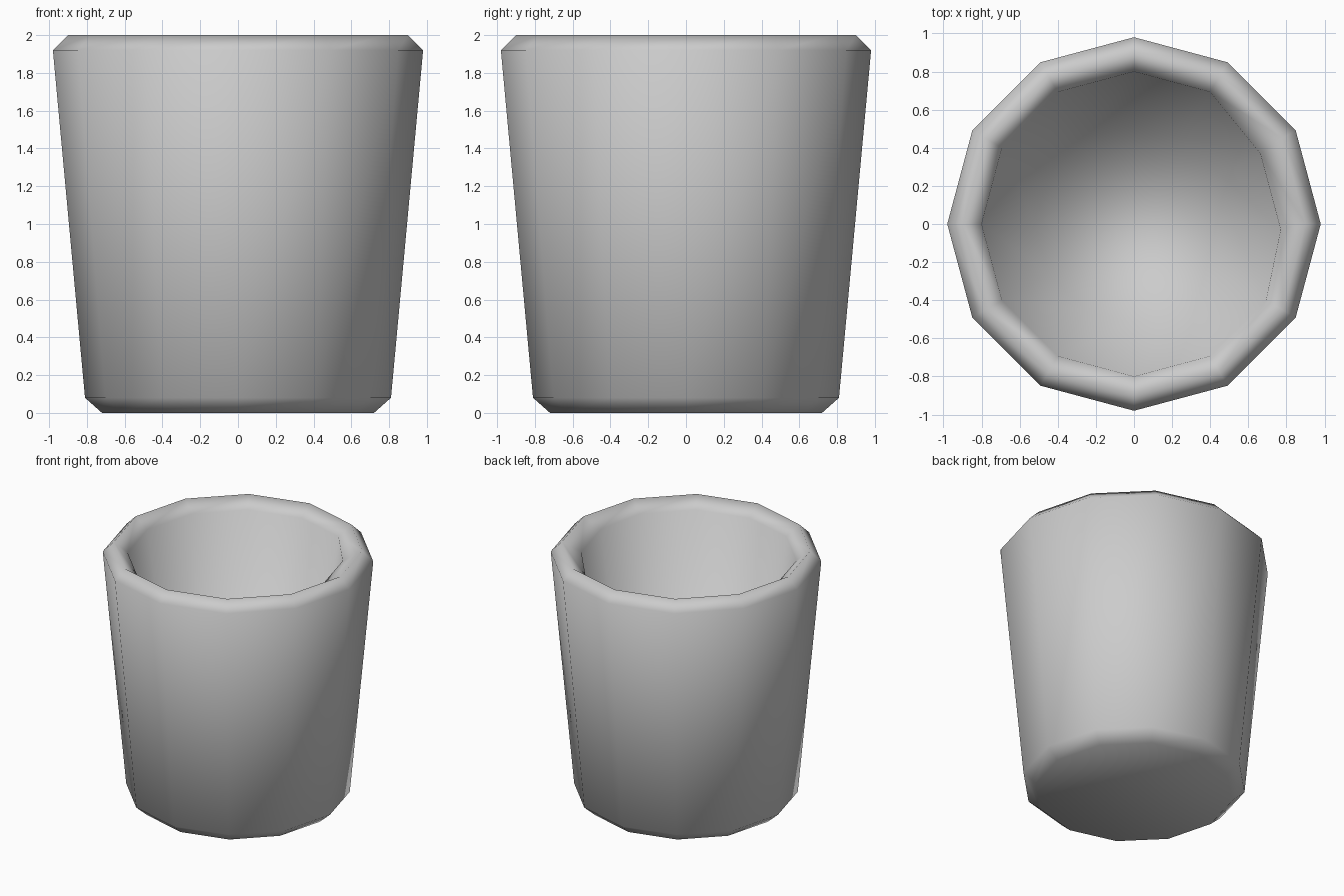
import bpy, bmesh, math
from mathutils import Vector

if "Cube" in bpy.data.objects:
    bpy.data.objects.remove(bpy.data.objects["Cube"])

SIDES = 12

# Profile (radius, height) from the underside, up the wall, over the rim, down to the inner floor
profile = [(0.72, 0.0), (0.81, 0.08), (0.98, 1.92), (0.90, 2.0),
           (0.80, 1.92), (0.52, 0.2)]

bm = bmesh.new()


def ring(radius, z):
    return [bm.verts.new((radius * math.cos(math.tau * i / SIDES),
                          radius * math.sin(math.tau * i / SIDES), z))
            for i in range(SIDES)]


rings = [ring(r, z) for r, z in profile]

# Walls between neighbouring rings
for low, high in zip(rings, rings[1:]):
    for i in range(SIDES):
        j = (i + 1) % SIDES
        bm.faces.new((low[i], low[j], high[j], high[i]))

# Underside and inner floor
bm.faces.new(rings[0][::-1])
bm.faces.new(rings[-1])

# Small dent on the right of the inner lip
for i in (0, 1):
    rings[4][i].co += Vector((-0.03, -0.03, 0))

for face in bm.faces:
    face.smooth = True
bmesh.ops.recalc_face_normals(bm, faces=bm.faces[:])

mesh = bpy.data.meshes.new("cup")
bm.to_mesh(mesh)
bm.free()
cup = bpy.data.objects.new("cup", mesh)
bpy.context.collection.objects.link(cup)
